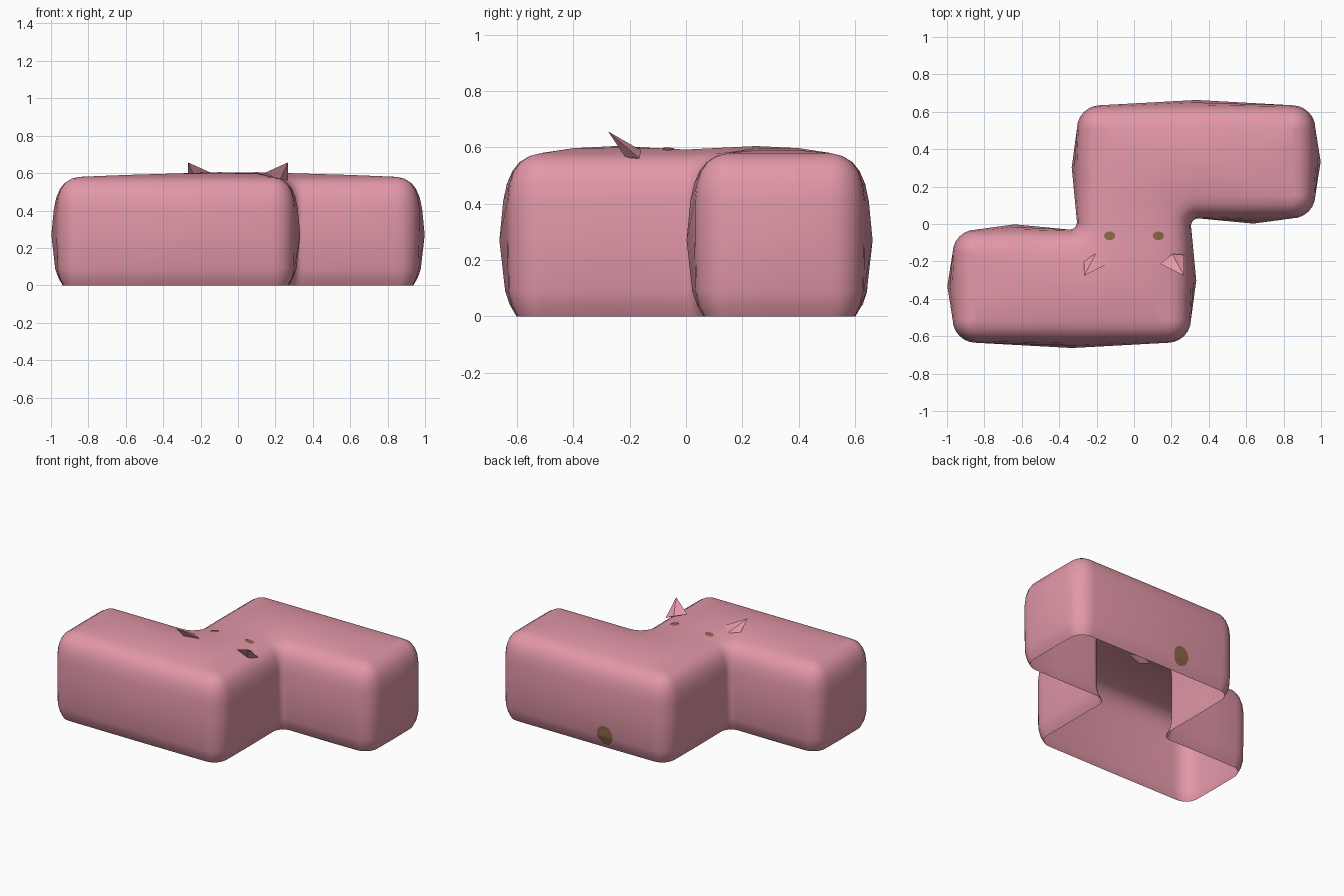
import bpy, bmesh, math
from mathutils import Vector
from mathutils.bvhtree import BVHTree

if "Cube" in bpy.data.objects:
    bpy.data.objects.remove(bpy.data.objects["Cube"])


def material(name, rgb):
    m = bpy.data.materials.new(name)
    m.diffuse_color = (*rgb, 1)
    m.use_nodes = True
    m.node_tree.nodes["Principled BSDF"].inputs["Base Color"].default_value = m.diffuse_color
    return m


PINK = material("pink", (0.76, 0.31, 0.39))
BROWN = material("brown", (0.27, 0.135, 0.065))


def add_object(name, bm, mat, smooth=True):
    me = bpy.data.meshes.new(name)
    bm.to_mesh(me)
    bm.free()
    for p in me.polygons:
        p.use_smooth = smooth
    me.materials.append(mat)
    ob = bpy.data.objects.new(name, me)
    bpy.context.collection.objects.link(ob)
    return ob


# S-shaped footprint, counter-clockwise; third and seventh corners are concave
HALF = [(-.97, -.635), (.305, -.635), (.305, .03), (.97, .03)]
CORNERS = [Vector(c) for c in HALF] + [-Vector(c) for c in HALF]


def outline(d, bulge, steps=6):
    """Rounded footprint inset by d, with wall middles pushed out by bulge."""
    n = len(CORNERS)
    inward = []
    for i in range(n):
        e = (CORNERS[(i + 1) % n] - CORNERS[i]).normalized()
        inward.append(Vector((-e.y, e.x)))
    tips = [CORNERS[i] + d * (inward[i - 1] + inward[i]) for i in range(n)]
    pts = []
    for i in range(n):
        n1, n2 = inward[i - 1], inward[i]
        s = -1 if i % 4 == 2 else 1
        r = max(.125 - d, .01) if s > 0 else .04 + d
        c = tips[i] + s * r * (n1 + n2)
        for k in range(steps + 1):
            t = math.pi / 2 * k / steps
            pts.append(c - s * r * (n1 * math.cos(t) + n2 * math.sin(t)))
        pts.append((tips[i] + tips[(i + 1) % n]) / 2 - inward[i] * bulge)
    return pts


# Body: open-bottomed shell lofted from inset rings
bm = bmesh.new()
rings = []
for d, z in [(.035, 0), (.015, .04), (.003, .09), (0, .27), (0, .41), (.007, .47),
             (.022, .515), (.045, .548), (.08, .57), (.12, .58)]:
    b = .028 * max(0, 1 - abs(z - .27) / .29)
    rings.append([bm.verts.new((p.x, p.y, z)) for p in outline(d, b)])
for lo, hi in zip(rings, rings[1:]):
    for i in range(len(lo)):
        j = (i + 1) % len(lo)
        bm.faces.new((lo[i], lo[j], hi[j], hi[i]))
# Gently domed top
top = bm.faces.new(rings[-1])
geom = [top] + list(top.edges) + list(top.verts)
for axis, cuts in ((0, (-.6, -.35, -.1, .1, .35, .6)), (1, (-.4, -.25, -.1, 0, .1, .25, .4))):
    for v in cuts:
        co = Vector((0, 0, .58))
        co[axis] = v
        no = Vector((0, 0, 0))
        no[axis] = 1
        geom = bmesh.ops.bisect_plane(bm, geom=geom, dist=1e-5, plane_co=co, plane_no=no)["geom"]
inner = [v for v in bm.verts if all(w.co.z > .579 for f in v.link_faces for w in f.verts)]
for v in inner:
    x, y = v.co.x, v.co.y
    v.co.z += .025 * max(0, *(1 - max(abs(x + s * .1) / .85, abs(y + s * .25) / .5)
                              for s in (-1, 1)))
bmesh.ops.triangulate(bm, faces=[f for f in bm.faces if len(f.verts) > 4])
bmesh.ops.recalc_face_normals(bm, faces=bm.faces)
bm.normal_update()
tree = BVHTree.FromBMesh(bm)
add_object("body", bm, PINK)


def patch(name, origin, direction, u, v, lift=.004, rings=4, sides=16):
    """Oval plate laid on the body along a ray direction."""
    o, d, u, v = map(Vector, (origin, direction, u, v))
    bm = bmesh.new()

    def drop(a, r):
        hit = tree.ray_cast(o + (u * math.cos(a) + v * math.sin(a)) * r, d)[0]
        return bm.verts.new(hit - d * lift)

    mid = drop(0, 0)
    loops = [[drop(2 * math.pi * k / sides, (j + 1) / rings) for k in range(sides)]
             for j in range(rings)]
    for k in range(sides):
        m = (k + 1) % sides
        bm.faces.new((mid, loops[0][k], loops[0][m]))
        for a, b in zip(loops, loops[1:]):
            bm.faces.new((a[k], b[k], b[m], a[m]))
    add_object(name, bm, BROWN)


# Eyes on the top, tail spot on the back
for side, s in (("left", -1), ("right", 1)):
    patch(side + "_eye", (s * .13, -.063, 1), (0, 0, -1), (.03, 0, 0), (0, .023, 0))
patch("tail_spot", (.16, 2, .1), (0, -1, 0), (-.058, 0, 0), (0, 0, .065))

# Ears: flattened spikes leaning outward and forward
for side, s in (("left", -1), ("right", 1)):
    bm = bmesh.new()
    base = [bm.verts.new((s * x, y, z)) for x, y, z in
            [(.14, -.213, .60), (.205, -.16, .59), (.268, -.165, .56), (.225, -.215, .565)]]
    tip = bm.verts.new((s * .267, -.277, .657))
    bm.faces.new(base)
    for i in range(4):
        bm.faces.new((base[i], base[(i + 1) % 4], tip))
    bmesh.ops.recalc_face_normals(bm, faces=bm.faces)
    add_object(side + "_ear", bm, PINK, smooth=False)
